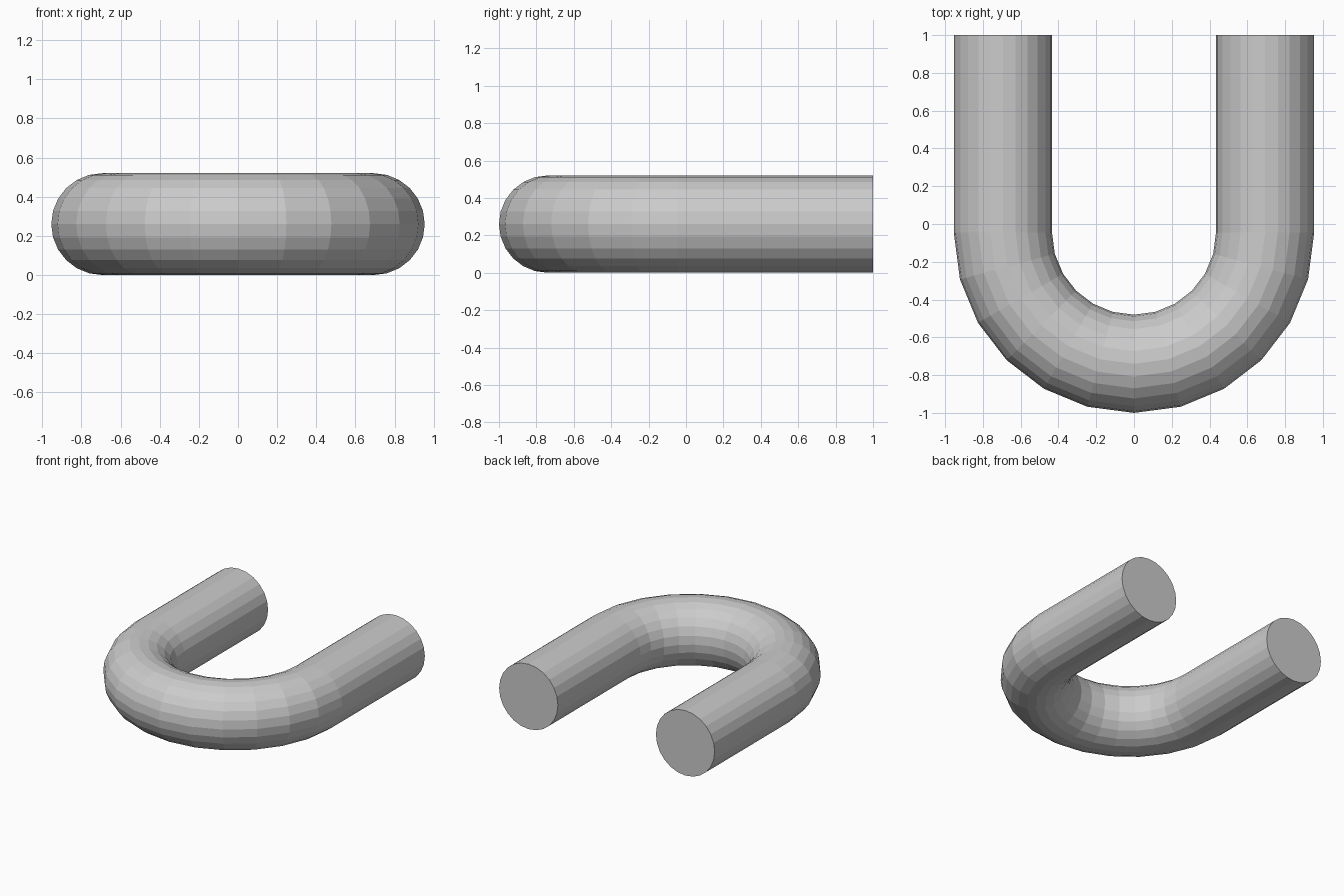
import bpy, bmesh
from math import sin, cos, pi

if "Cube" in bpy.data.objects:
    bpy.data.objects.remove(bpy.data.objects["Cube"])

SIDES = 24        # sides of the round section
STEPS = 12        # segments in the half-turn bend
TUBE_R = 0.26
BEND_R = 0.694
BEND_Y = -1 + BEND_R + TUBE_R

bm = bmesh.new()


def section(cx, cy, dx, dy):
    """Ring of vertices around the path point, (dx, dy) pointing outward."""
    ring = []
    for i in range(SIDES):
        a = 2 * pi * i / SIDES
        o = TUBE_R * cos(a)
        ring.append(bm.verts.new((cx + dx * o, cy + dy * o, TUBE_R + TUBE_R * sin(a))))
    return ring


# Path: left leg end, half-turn bend, right leg end
rings = [section(-BEND_R, 1, -1, 0)]
for k in range(STEPS + 1):
    t = pi + pi * k / STEPS
    rings.append(section(BEND_R * cos(t), BEND_Y + BEND_R * sin(t), cos(t), sin(t)))
rings.append(section(BEND_R, 1, 1, 0))

# Tube walls
for a, b in zip(rings, rings[1:]):
    for i in range(SIDES):
        j = (i + 1) % SIDES
        bm.faces.new((a[i], a[j], b[j], b[i]))

# Flat end caps
bm.faces.new(rings[0])
bm.faces.new(rings[-1])
bmesh.ops.recalc_face_normals(bm, faces=bm.faces)

mesh = bpy.data.meshes.new("u_bend_pipe")
bm.to_mesh(mesh)
bm.free()
bpy.context.collection.objects.link(bpy.data.objects.new("u_bend_pipe", mesh))
